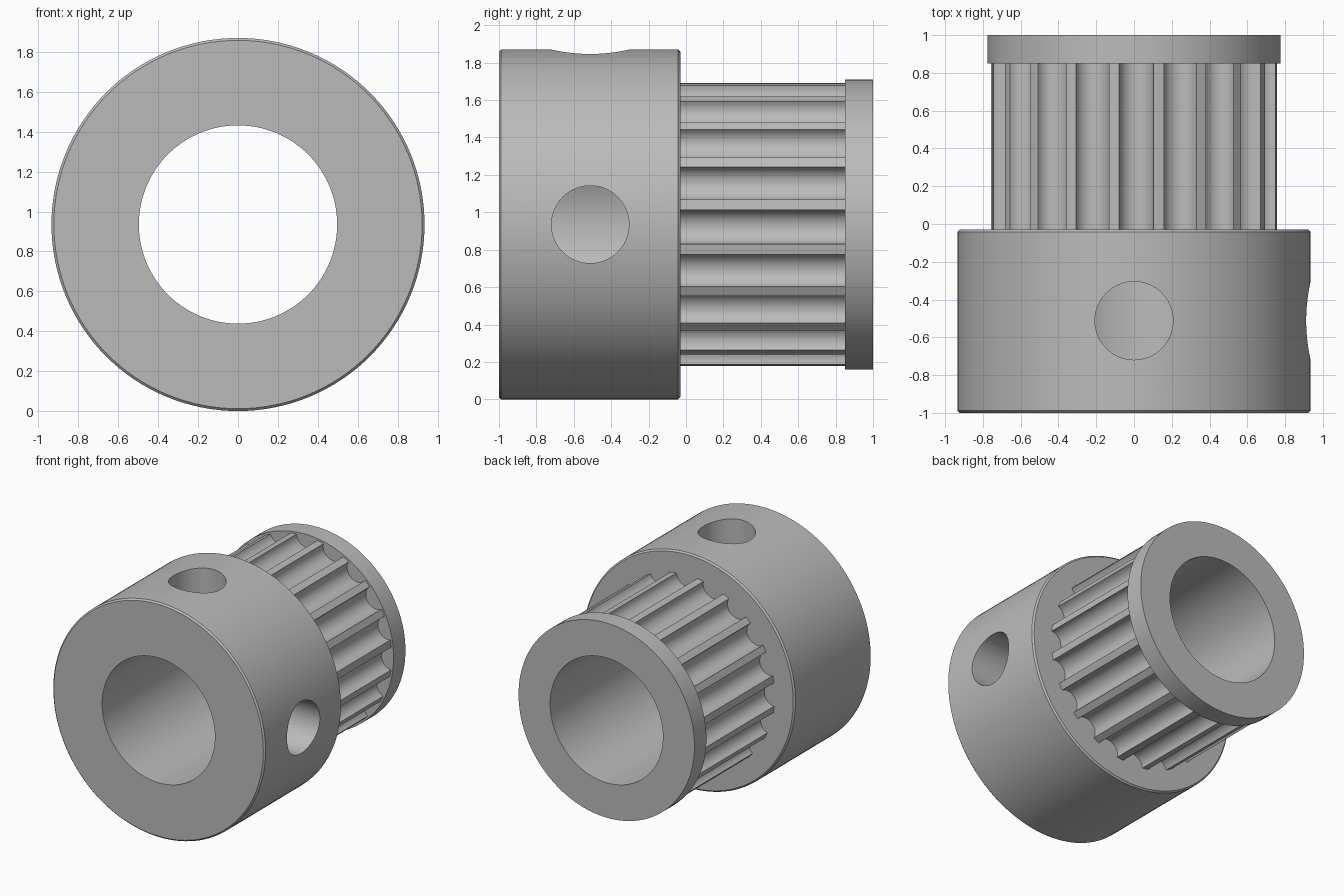
import bpy, bmesh
from math import sin, cos, pi, radians
from mathutils import Matrix, Vector

if "Cube" in bpy.data.objects:
    bpy.data.objects.remove(bpy.data.objects["Cube"], do_unlink=True)

AXIS_Z = 0.935      # height of the shaft axis
BORE = 0.497
HUB_R = 0.935
HUB_BACK = -0.03
FLANGE_FRONT = 0.85
TEETH = 20

metal = bpy.data.materials.new("grey metal")
metal.use_nodes = True
grey = (0.5, 0.5, 0.5, 1)
metal.diffuse_color = grey
metal.node_tree.nodes["Principled BSDF"].inputs["Base Color"].default_value = grey


def make_object(name, bm):
    bmesh.ops.recalc_face_normals(bm, faces=bm.faces)
    mesh = bpy.data.meshes.new(name)
    bm.to_mesh(mesh)
    bm.free()
    mesh.materials.append(metal)
    obj = bpy.data.objects.new(name, mesh)
    bpy.context.collection.objects.link(obj)
    return obj


def smooth(obj):
    bpy.ops.object.select_all(action="DESELECT")
    obj.select_set(True)
    bpy.context.view_layer.objects.active = obj
    bpy.ops.object.shade_smooth_by_angle(angle=radians(30))


def bridge(bm, a, b):
    for i in range(len(a)):
        j = (i + 1) % len(a)
        bm.faces.new((a[i], a[j], b[j], b[i]))


def tube(name, profile, sides=128):
    """Revolve a closed (y, radius) profile about the shaft axis."""
    bm = bmesh.new()
    angles = [2 * pi * i / sides for i in range(sides)]
    rings = [[bm.verts.new((r * cos(a), y, AXIS_Z + r * sin(a))) for a in angles]
             for y, r in profile]
    for k, ring in enumerate(rings):
        bridge(bm, ring, rings[(k + 1) % len(rings)])
    return make_object(name, bm)


def screw_cutter(name, direction):
    """Radial cylinder that reaches from inside the bore past the hub."""
    bm = bmesh.new()
    turn = Vector((0, 0, 1)).rotation_difference(direction).to_matrix().to_4x4()
    place = Matrix.Translation(Vector((0, -0.512, AXIS_Z)) + direction * 0.7)
    bmesh.ops.create_cone(bm, cap_ends=True, segments=64, radius1=0.207,
                          radius2=0.207, depth=1, matrix=place @ turn)
    obj = make_object(name, bm)
    obj.hide_render = True
    return obj


# Hub with small chamfers and two set screw holes
c = 0.012
hub = tube("hub", [(-1, BORE), (-1, HUB_R - c), (-1 + c, HUB_R),
                   (HUB_BACK - c, HUB_R), (HUB_BACK, HUB_R - c), (HUB_BACK, BORE)])
cutters = [screw_cutter("side_screw_cutter", Vector((1, 0, 0))),
           screw_cutter("top_screw_cutter", Vector((0, 0, 1)))]
for cutter in cutters:
    mod = hub.modifiers.new("screw hole", "BOOLEAN")
    mod.operation = "DIFFERENCE"
    mod.solver = "EXACT"
    mod.object = cutter
bpy.context.view_layer.update()
cut_mesh = bpy.data.meshes.new_from_object(
    hub.evaluated_get(bpy.context.evaluated_depsgraph_get()))
hub.modifiers.clear()
hub.data = cut_mesh
for cutter in cutters:
    bpy.data.objects.remove(cutter, do_unlink=True)
smooth(hub)

# End flange
smooth(tube("end_flange", [(FLANGE_FRONT, BORE), (FLANGE_FRONT, 0.775),
                           (1, 0.775), (1, BORE)]))

# Toothed barrel: narrow lands separated by round grooves
LAND_R, DEPTH, STEPS = 0.76, 0.085, 14
half_land = radians(2.1)
half_gap = pi / TEETH - half_land
outline = []
for t in range(TEETH):
    land = radians(8) + 2 * pi * t / TEETH
    outline.append((LAND_R * cos(land), LAND_R * sin(land)))
    mid = land + pi / TEETH
    chord_r = LAND_R * cos(half_gap)
    half_chord = LAND_R * sin(half_gap)
    for s in range(STEPS + 1):
        u = pi * s / STEPS
        r, w = chord_r - DEPTH * sin(u), -half_chord * cos(u)
        outline.append((r * cos(mid) - w * sin(mid), r * sin(mid) + w * cos(mid)))
bm = bmesh.new()
ends = [[bm.verts.new((x, y, AXIS_Z + z)) for x, z in outline]
        for y in (HUB_BACK, FLANGE_FRONT)]
bridge(bm, *ends)
smooth(make_object("toothed_barrel", bm))

# Bore wall inside the toothed barrel
bm = bmesh.new()
ring = [2 * pi * i / 128 for i in range(128)]
ends = [[bm.verts.new((BORE * cos(a), y, AXIS_Z + BORE * sin(a))) for a in ring]
        for y in (FLANGE_FRONT, HUB_BACK)]
bridge(bm, *ends)
bmesh.ops.recalc_face_normals(bm, faces=bm.faces)
lining = make_object("barrel_bore", bm)
lining.data.flip_normals()
smooth(lining)
